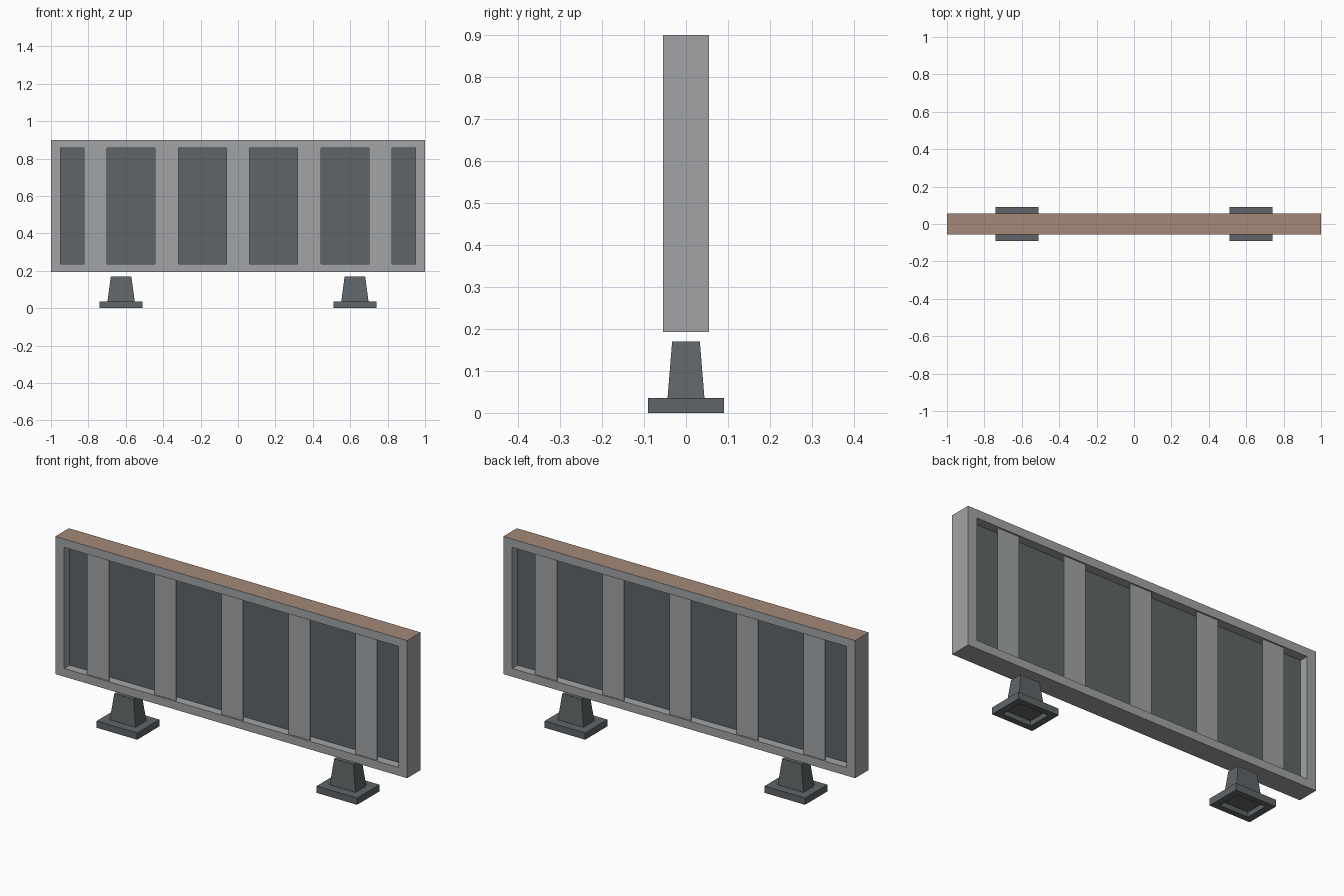
import bpy, bmesh
from mathutils import Matrix

cube = bpy.data.objects.get("Cube")
if cube:
    bpy.data.objects.remove(cube)


def material(name, color):
    m = bpy.data.materials.new(name)
    m.use_nodes = True
    m.diffuse_color = (*color, 1)
    m.node_tree.nodes["Principled BSDF"].inputs["Base Color"].default_value = (*color, 1)
    return m


GREY = material("light grey metal", (0.36, 0.37, 0.38))
DARK = material("dark grey metal", (0.115, 0.13, 0.137))
BROWN = material("brown top", (0.37, 0.25, 0.19))


def finish(name, bm, *mats):
    bmesh.ops.recalc_face_normals(bm, faces=bm.faces)
    mesh = bpy.data.meshes.new(name)
    bm.to_mesh(mesh)
    bm.free()
    obj = bpy.data.objects.new(name, mesh)
    bpy.context.collection.objects.link(obj)
    for m in mats:
        mesh.materials.append(m)
    return obj


def box(name, center, size, mat):
    bm = bmesh.new()
    bmesh.ops.create_cube(bm, size=1, matrix=Matrix.Translation(center) @ Matrix.Diagonal((*size, 1)))
    return finish(name, bm, mat)


def loft(name, rings, mat, closed=False):
    """Join rectangular rings given as (x, half width, half depth, z)."""
    bm = bmesh.new()
    loops = [[bm.verts.new((x + sx * w, sy * d, z))
              for sx, sy in ((-1, -1), (1, -1), (1, 1), (-1, 1))] for x, w, d, z in rings]
    pairs = list(zip(loops, loops[1:]))
    for a, b in pairs:
        for i in range(4):
            j = (i + 1) % 4
            bm.faces.new((a[i], a[j], b[j], b[i]))
    bm.faces.new(loops[-1])
    return finish(name, bm, mat)


# Rectangular frame with an open middle and a brown top face
bm = bmesh.new()
LOW, HIGH, DEPTH = 0.193, 0.9, 0.055
rings = []
for w, z0, z1 in ((1.0, LOW, HIGH), (0.95, 0.235, 0.857)):
    for y in (-DEPTH, DEPTH):
        rings.append([bm.verts.new((x, y, z)) for x, z in ((-w, z0), (w, z0), (w, z1), (-w, z1))])
of, ob, inf, inb = rings
for a, b in ((of, ob), (ob, inb), (inb, inf), (inf, of)):
    for i in range(4):
        j = (i + 1) % 4
        bm.faces.new((a[i], a[j], b[j], b[i]))
for f in bm.faces:
    f.material_index = int(f.calc_center_median().z > HIGH - 0.001)
finish("frame", bm, GREY, BROWN)

# Dark panel in the middle of the frame
box("panel", (0, 0, 0.546), (1.9, 0.02, 0.622), DARK)

# Upright slats on both sides of the panel
for side, y in (("front", -0.045), ("back", 0.045)):
    for i in range(5):
        box(f"{side}_slat_{i + 1}", ((i - 2) * 0.381, y, 0.546), (0.124, 0.004, 0.622), GREY)

# Hollow feet: plinth and tapered post
for side, x in (("right", -0.625), ("left", 0.625)):
    loft(f"{side}_foot", [(x, 0.08, 0.06, 0.025), (x, 0.08, 0.06, 0), (x, 0.115, 0.09, 0),
                          (x, 0.115, 0.09, 0.035), (x, 0.073, 0.044, 0.035),
                          (x, 0.055, 0.033, 0.17)], DARK)
    box(f"{side}_foot_underside", (x, 0, 0.027), (0.16, 0.12, 0.004), DARK)
